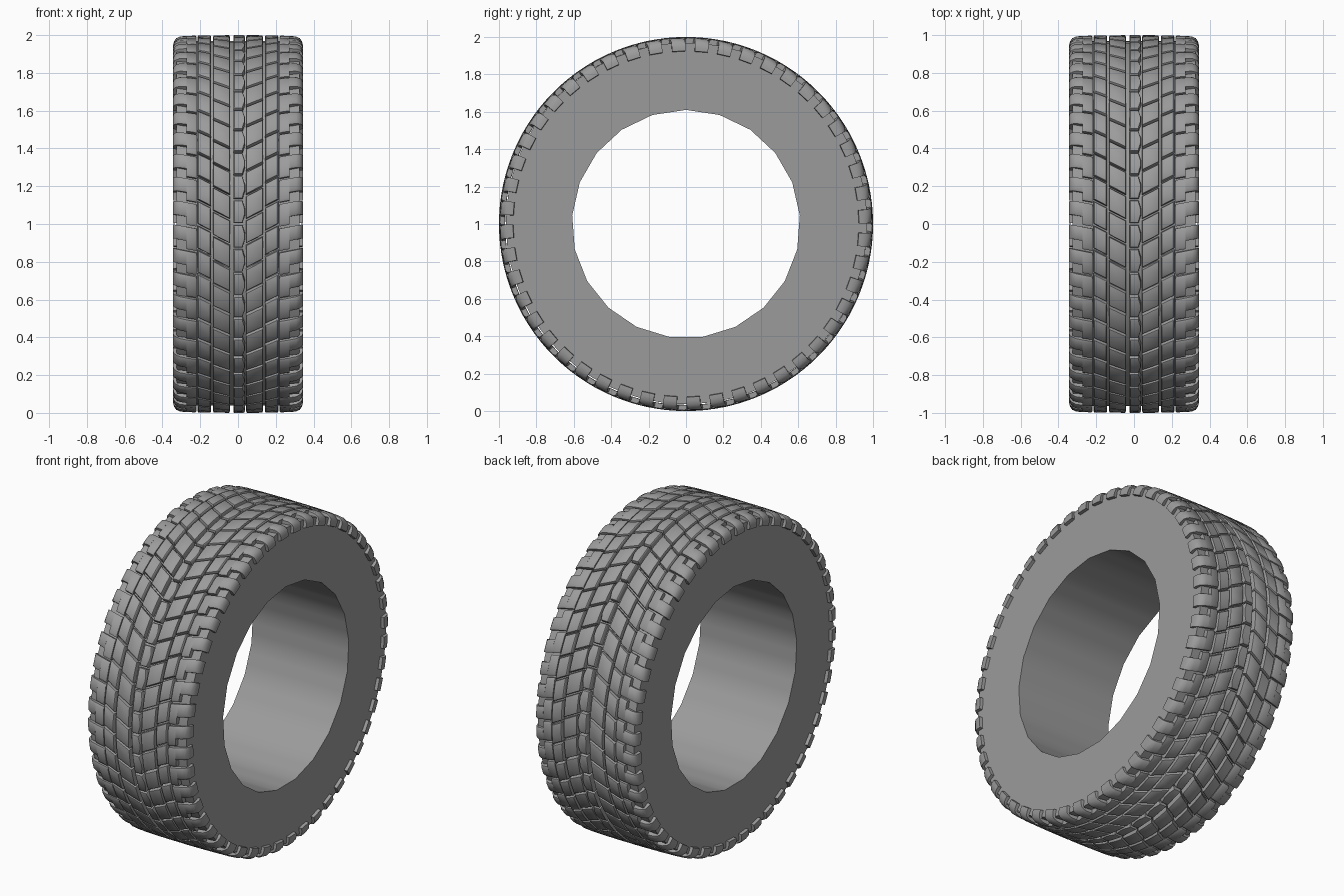
import bpy, bmesh
from math import sin, cos, pi, radians

if "Cube" in bpy.data.objects:
    bpy.data.objects.remove(bpy.data.objects["Cube"])

PITCH = 48                      # tread pattern repeats around the tyre
STEP = 2 * pi / PITCH

rubber = bpy.data.materials.new("dark_rubber")
rubber.diffuse_color = (0.33, 0.33, 0.33, 1)
rubber.use_nodes = True
rubber.node_tree.nodes["Principled BSDF"].inputs["Base Color"].default_value = rubber.diffuse_color


def polar(x, r, a, off=0.0):
    return (x, r * sin(a) + off, 1 + r * cos(a) + off)


def finish(bm, name, angle):
    bmesh.ops.recalc_face_normals(bm, faces=bm.faces)
    me = bpy.data.meshes.new(name)
    bm.to_mesh(me)
    bm.free()
    me.materials.append(rubber)
    ob = bpy.data.objects.new(name, me)
    bpy.context.collection.objects.link(ob)
    bpy.ops.object.select_all(action='DESELECT')
    ob.select_set(True)
    bpy.context.view_layer.objects.active = ob
    bpy.ops.object.shade_smooth_by_angle(angle=radians(angle))
    return ob


def loft(bm, rings, closed=False):
    """Skin a list of closed point rings; cap the ends unless closed."""
    vs = [[bm.verts.new(p) for p in ring] for ring in rings]
    n = len(vs[0])
    pairs = list(zip(vs, vs[1:])) + ([(vs[-1], vs[0])] if closed else [])
    for a, b in pairs:
        for i in range(n):
            j = (i + 1) % n
            bm.faces.new((a[i], a[j], b[j], b[i]))
    if not closed:
        bm.faces.new(vs[0])
        bm.faces.new(vs[-1])


# tyre body: flat sidewalls, 21-sided bore, finer outer rim
SIDES, SUB = 21, 3
bm = bmesh.new()
rings = []
for i in range(SIDES * SUB):
    a = 2 * pi * i / (SIDES * SUB)
    mid = (i // SUB + 0.5) * 2 * pi / SIDES
    bore = 0.61 * cos(pi / SIDES) / cos(a - mid)
    rings.append([polar(-0.325, bore, a), polar(0.325, bore, a),
                  polar(0.325, 0.966, a, 0.003), polar(-0.325, 0.966, a, 0.003)])
loft(bm, rings, closed=True)
finish(bm, "tyre_body", 30)


def block(bm, outline, k):
    """Raised tread block with a chamfered top; outline is (x, pitch fraction)."""
    cx = sum(p[0] for p in outline) / len(outline)
    ct = sum(p[1] for p in outline) / len(outline)
    rings = []
    for r, s in ((0.969, 1.0), (0.992, 1.0), (0.998, 0.95), (1.0, 0.88)):
        rings.append([polar(cx + (x - cx) * s, r - 0.05 * x * x,
                            (k + ct + (t - ct) * s) * STEP) for x, t in outline])
    loft(bm, rings)


def slant(x):
    return 4.0 * x


# centre rib and the slanted rows on both sides
bm = bmesh.new()
hexa = [(-0.024, 0.04), (0.024, 0.04), (0.036, 0.35), (0.036, 0.65),
        (0.024, 0.96), (-0.024, 0.96)]
rows = [(0.043, 0.132, 0.0), (0.143, 0.214, 0.12)]
for k in range(PITCH):
    block(bm, hexa, k)
    for x0, x1, shift in rows:
        lo, hi = 0.04 + shift, 0.96 + shift
        m = (lo + hi) / 2
        for s in (-1, 1):
            block(bm, [(s * x, t + slant(x)) for x, t in
                       ((x0, lo), (x1, lo), (x1, m), (x1, hi), (x0, hi), (x0, m))], k)
finish(bm, "tread_blocks", 35)

# L-shaped shoulder lugs wrapping over the edge onto the sidewall
inner = [(0.219, 0.968), (0.219, 0.992), (0.226, 0.997), (0.272, 0.996), (0.272, 0.968)]
outer = [(0.272, 0.968), (0.272, 0.996), (0.308, 0.993), (0.328, 0.983), (0.339, 0.966),
         (0.344, 0.945), (0.344, 0.925), (0.322, 0.922), (0.322, 0.968)]


def lug(bm, profile, t0, t1, k, s):
    rings = []
    for t, drop in ((t0, 0.007), (t0 + 0.1, 0), (t1 - 0.1, 0), (t1, 0.007)):
        rings.append([polar(s * x, r - (drop if r > 0.97 else 0),
                            (k + t + slant(0.21) + 1.5 * (min(x, 0.33) - 0.21)) * STEP)
                      for x, r in profile])
    loft(bm, rings)


bm = bmesh.new()
for k in range(PITCH):
    for s in (-1, 1):
        lug(bm, inner, 0.04, 0.95, k, s)
        lug(bm, outer, 0.37, 0.95, k, s)
finish(bm, "shoulder_lugs", 35)
